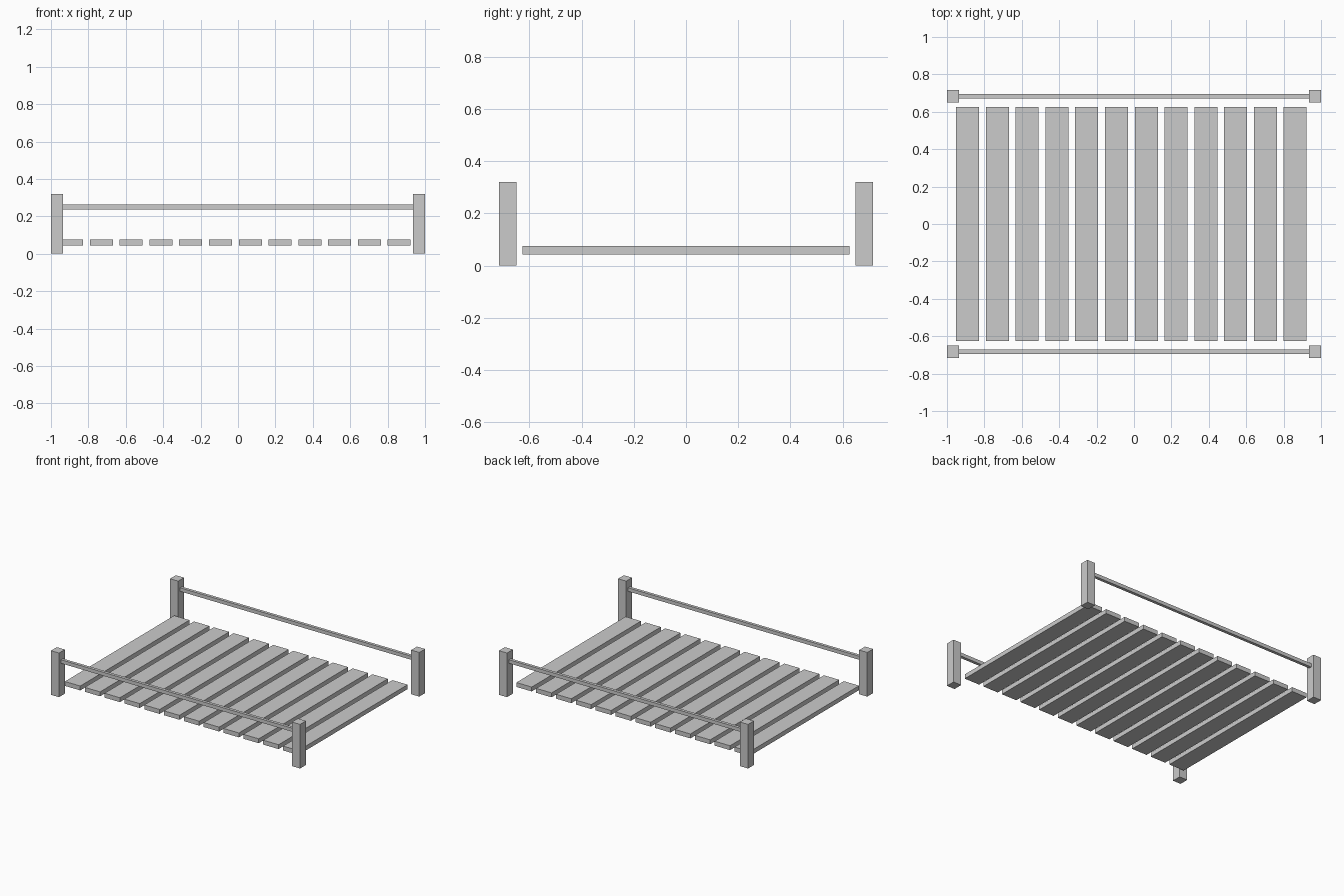
import bpy

if "Cube" in bpy.data.objects:
    bpy.data.objects.remove(bpy.data.objects["Cube"])


def box(name, x, y, z):
    """Box from (min, max) ranges on each axis."""
    bpy.ops.mesh.primitive_cube_add(
        size=1, location=[(a + b) / 2 for a, b in (x, y, z)])
    ob = bpy.context.object
    ob.name = name
    ob.scale = [b - a for a, b in (x, y, z)]
    bpy.ops.object.transform_apply(location=False, rotation=False, scale=True)
    return ob


POST_X, POST_Y = 0.065, 0.067
POST_CX, POST_CY = 1 - POST_X / 2, 0.683

for sy, side in ((-1, "front"), (1, "back")):
    cy = sy * POST_CY
    # Corner posts
    for sx, end in ((-1, "left"), (1, "right")):
        cx = sx * POST_CX
        box(f"{side}_{end}_post",
            (cx - POST_X / 2, cx + POST_X / 2),
            (cy - POST_Y / 2, cy + POST_Y / 2), (0, 0.32))
    # Side rail between the posts
    box(f"{side}_rail", (-1 + POST_X, 1 - POST_X),
        (cy - 0.011, cy + 0.011), (0.237, 0.263))

# Floor slats, evenly spaced
for i in range(12):
    x0 = -0.951 + i * 0.1592
    box(f"slat_{i + 1}", (x0, x0 + 0.123), (-0.626, 0.626), (0.043, 0.075))
